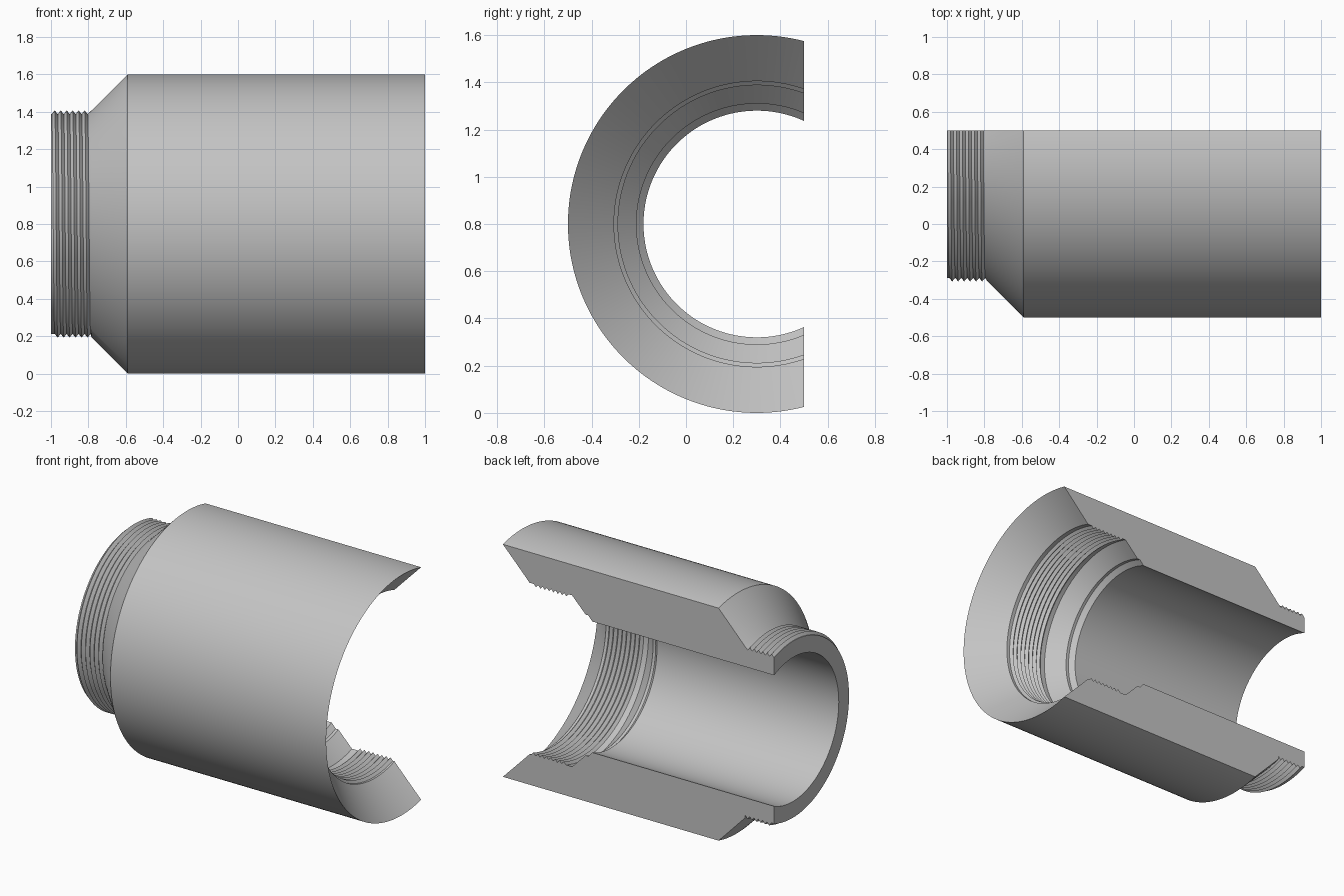
import bpy, bmesh, math

default = bpy.data.objects.get("Cube")
if default:
    bpy.data.objects.remove(default, do_unlink=True)

AXIS_Y, AXIS_Z = 0.3, 0.8   # centre line of the pipe joint, running along x
CUT_Y = 0.5                 # plane of the section cut
PITCH = 0.032
STEPS = 120

steel = bpy.data.materials.new("grey_steel")
steel.use_nodes = True
colour = (0.55, 0.55, 0.55, 1)
steel.diffuse_color = colour
steel.node_tree.nodes["Principled BSDF"].inputs["Base Color"].default_value = colour


def thread(start, teeth, low, high, shift):
    """Zigzag of (x, radius) points, moved along x to follow the helix."""
    return [(start + shift + i * PITCH / 2, high if i % 2 else low)
            for i in range(2 * teeth + 1)]


def section(turn):
    """Closed half-section of the joint at a given fraction of a turn."""
    shift = PITCH * (turn - 0.5)
    male = thread(-0.988, 6, 0.588, 0.607, shift)
    female = thread(0.525, 8, 0.605, 0.588, shift)
    return ([(-1, 0.48), (-1, 0.588)] + male
            + [(-0.783, 0.607), (-0.59, 0.8), (1, 0.8), (0.803, 0.605)]
            + female[::-1]
            + [(0.49, 0.605), (0.39, 0.51), (0.37, 0.51), (0.34, 0.48)])


# Sweep the section around the axis, leaving the opening on the cut side
bm = bmesh.new()
rings = []
for k in range(STEPS + 1):
    angle = math.radians(55 + 250 * k / STEPS)
    rings.append([bm.verts.new((x, AXIS_Y + r * math.cos(angle),
                                AXIS_Z + r * math.sin(angle)))
                  for x, r in section(angle / math.tau)])
for a, b in zip(rings, rings[1:]):
    for i in range(len(a)):
        j = (i + 1) % len(a)
        bm.faces.new((a[i], a[j], b[j], b[i]))

# Slice flat and cap both cut faces
cut = bmesh.ops.bisect_plane(bm, geom=bm.verts[:] + bm.edges[:] + bm.faces[:],
                             plane_co=(0, CUT_Y, 0), plane_no=(0, 1, 0),
                             clear_outer=True)
rim = [e for e in cut["geom_cut"] if isinstance(e, bmesh.types.BMEdge)]
bmesh.ops.edgenet_fill(bm, edges=rim)
bmesh.ops.recalc_face_normals(bm, faces=bm.faces[:])

mesh = bpy.data.meshes.new("threaded_pipe_joint")
bm.to_mesh(mesh)
bm.free()
mesh.materials.append(steel)
joint = bpy.data.objects.new("threaded_pipe_joint", mesh)
bpy.context.collection.objects.link(joint)

bpy.ops.object.select_all(action="DESELECT")
joint.select_set(True)
bpy.context.view_layer.objects.active = joint
bpy.ops.object.shade_smooth_by_angle(angle=math.radians(25))
